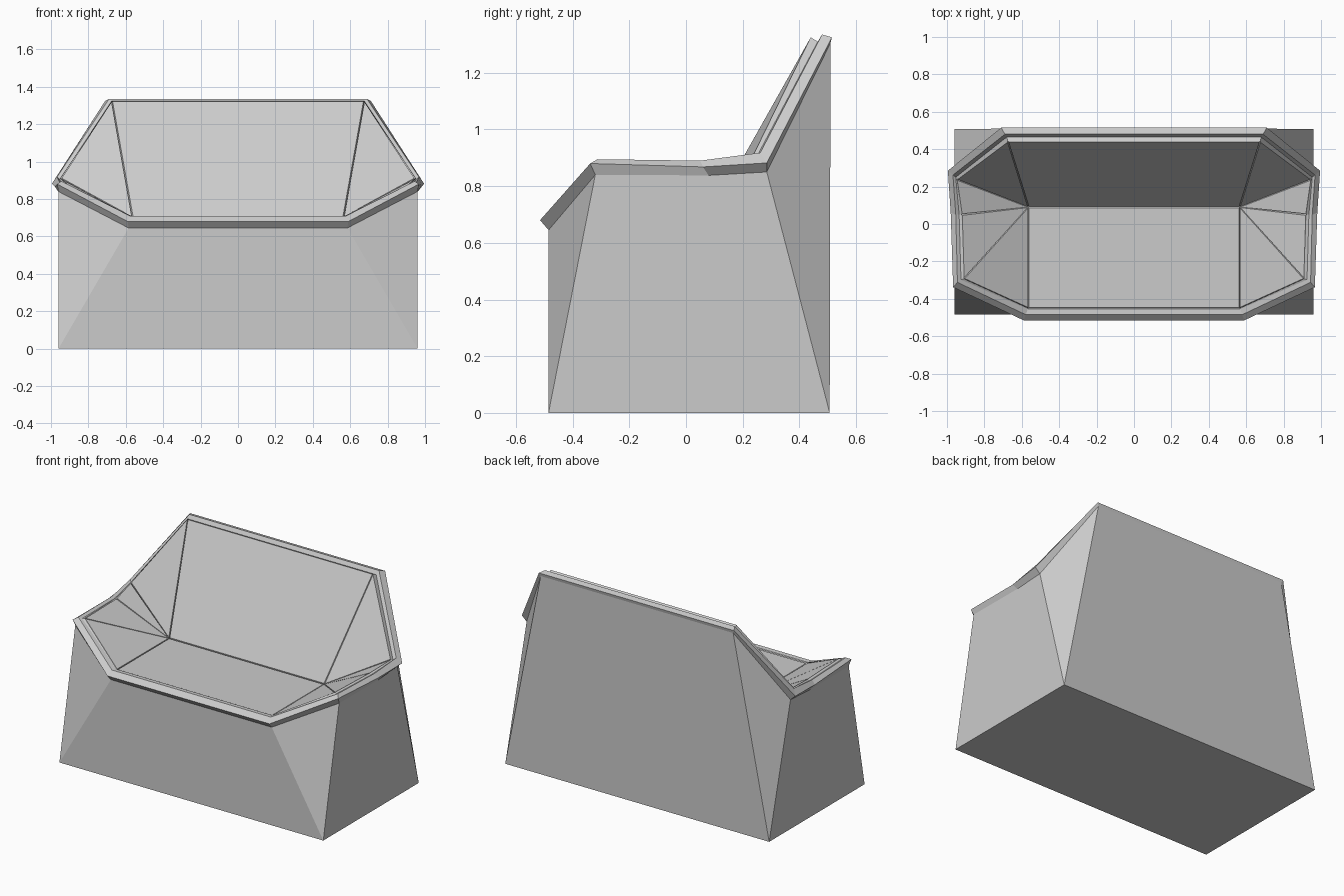
import bpy, bmesh
from mathutils import Vector

if "Cube" in bpy.data.objects:
    bpy.data.objects.remove(bpy.data.objects["Cube"])


def make_object(name, bm):
    bmesh.ops.remove_doubles(bm, verts=bm.verts, dist=0.0005)
    bmesh.ops.recalc_face_normals(bm, faces=bm.faces)
    me = bpy.data.meshes.new(name)
    bm.to_mesh(me)
    bm.free()
    ob = bpy.data.objects.new(name, me)
    bpy.context.collection.objects.link(ob)
    return ob


def add_face(bm, pts):
    return bm.faces.new([bm.verts.new(p) for p in pts])


def flip(p):
    return (-p[0], p[1], p[2])


# Right-half rim stations: front, arm front, arm middle, arm back, back top
under = [(.585, -.485, .645), (.96, -.32, .84), (.96, .08, .838), (.96, .285, .85), (.70, .51, 1.305)]
outer = [(.59, -.515, .68), (.967, -.338, .88), (.98, .06, .868), (.995, .285, .882), (.71, .515, 1.325)]
crest = [(.578, -.485, .71), (.944, -.312, .895), (.953, .05, .89), (.968, .262, .918), (.69, .48, 1.335)]
inner = [(.568, -.455, .708), (.925, -.298, .885), (.935, .05, .88), (.953, .25, .905), (.68, .465, 1.31)]
lip = [(.565, -.45, .703), (.91, -.293, .888), (.922, .05, .886), (.948, .238, .91), (.675, .44, 1.325)]
hinge = (.565, .09, .703)

# Outer body: rectangular foot, tapering corner triangles, open top
bm = bmesh.new()
fr, br = (.96, -.485, 0), (.96, .507, 0)
u = under
add_face(bm, [fr, br, flip(br), flip(fr)])
add_face(bm, [fr, u[0], flip(u[0]), flip(fr)])
add_face(bm, [br, u[4], flip(u[4]), flip(br)])
for tri in ([fr, u[1], u[0]], [fr, br, u[3], u[2], u[1]], [br, u[4], u[3]]):
    add_face(bm, tri)
    add_face(bm, [flip(p) for p in tri])
make_object("sofa_body", bm)

# Rim trim: loft of the five section lines around the whole opening
bm = bmesh.new()
rings = [[bm.verts.new(p) for p in half + [flip(q) for q in reversed(half)]]
         for half in (under, outer, crest, inner, lip)]
n = len(rings[0])
for a, b in zip(rings, rings[1:]):
    for i in range(n):
        j = (i + 1) % n
        bm.faces.new((a[i], a[j], b[j], b[i]))
make_object("rim_trim", bm)

# Upholstery: seat, back, and fan of arm panels meeting at the hinge corner
bm = bmesh.new()
add_face(bm, [lip[0], hinge, flip(hinge), flip(lip[0])])
add_face(bm, [hinge, lip[4], flip(lip[4]), flip(hinge)])
for i in range(4):
    tri = [hinge, lip[i], lip[i + 1]]
    add_face(bm, tri)
    add_face(bm, [flip(p) for p in tri])
bmesh.ops.remove_doubles(bm, verts=bm.verts, dist=0.0005)
bmesh.ops.recalc_face_normals(bm, faces=bm.faces)
if sum(f.normal.z for f in bm.faces) < 0:
    bmesh.ops.reverse_faces(bm, faces=bm.faces)
bm.normal_update()
# Inset each panel and sink the shared seams to leave narrow grooves
seams = [(v, v.normal.copy()) for v in bm.verts]
bmesh.ops.inset_individual(bm, faces=list(bm.faces), thickness=.006, depth=0)
for v, nrm in seams:
    v.co -= nrm * .015
make_object("seat_and_back_panels", bm)
